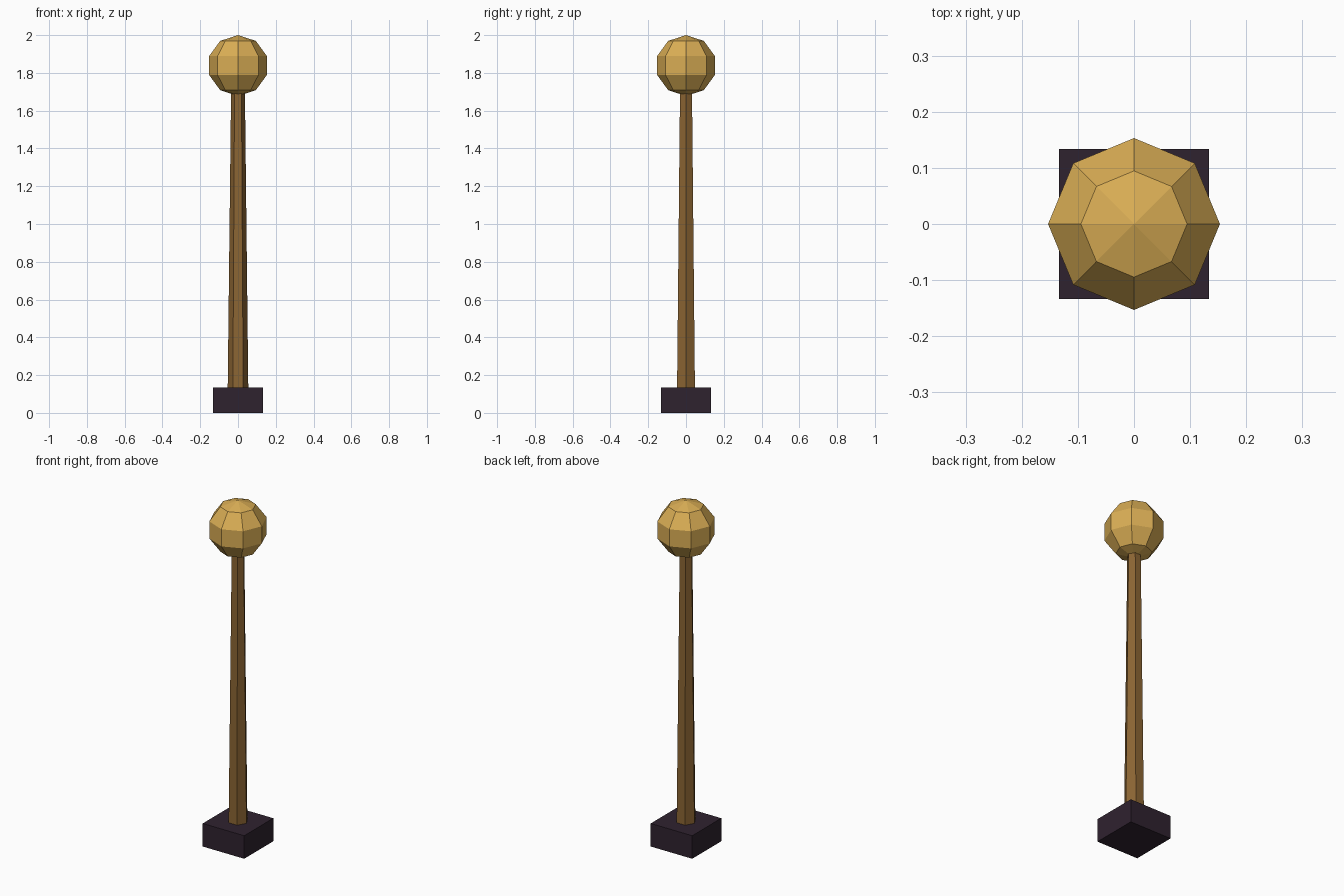
import bpy

# Remove the default cube
cube = bpy.data.objects.get("Cube")
if cube:
    bpy.data.objects.remove(cube, do_unlink=True)


def material(name, color):
    mat = bpy.data.materials.new(name)
    mat.use_nodes = True
    mat.diffuse_color = (*color, 1)
    mat.node_tree.nodes["Principled BSDF"].inputs["Base Color"].default_value = (*color, 1)
    return mat


def finish(name, mat):
    obj = bpy.context.object
    obj.name = obj.data.name = name
    obj.data.materials.append(mat)
    bpy.ops.object.shade_flat()
    return obj


dark_plum = material("dark plum", (0.028, 0.016, 0.028))
brown = material("brown wood", (0.26, 0.13, 0.033))
gold = material("gold", (0.70, 0.42, 0.09))

# Square base block
base_width, base_height = 0.267, 0.134
bpy.ops.mesh.primitive_cube_add(size=1, location=(0, 0, base_height / 2))
base = finish("base", dark_plum)
base.scale = (base_width, base_width, base_height)

# Tapered six-sided post, corners on the left and right, ending inside the ball
post_bottom, post_top = 0.004, 1.76
bpy.ops.mesh.primitive_cone_add(
    vertices=6, radius1=0.056, radius2=0.036, depth=post_top - post_bottom,
    location=(0, 0, (post_bottom + post_top) / 2))
post = finish("post", brown)
post.rotation_euler.z = 3.14159 / 6

# Faceted ball on top
radius = 0.161
bpy.ops.mesh.primitive_uv_sphere_add(
    segments=8, ring_count=5, radius=radius, location=(0, 0, 2 - radius))
finish("ball", gold)
